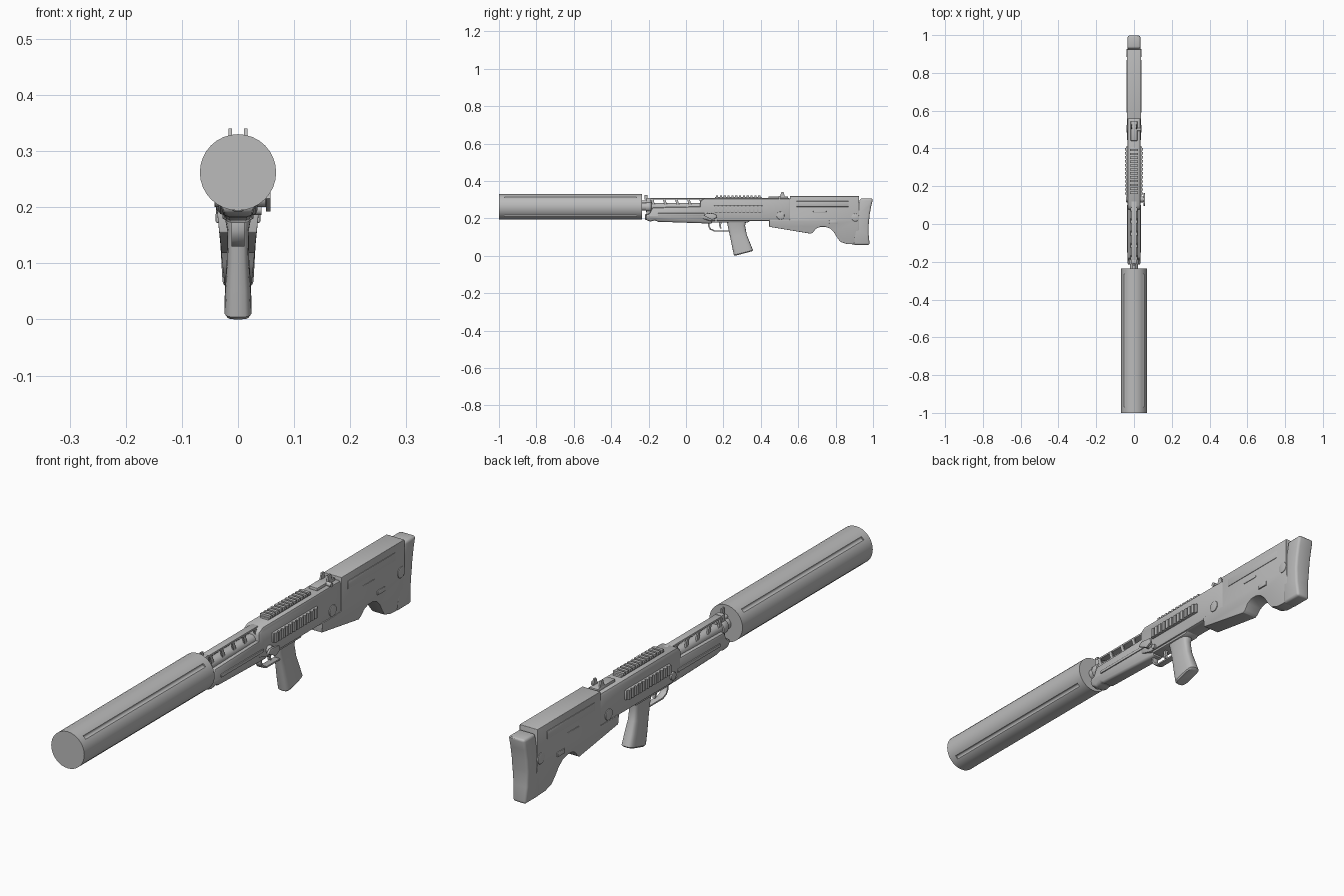
import bpy, bmesh, math
from mathutils import Vector, Matrix

grey = bpy.data.materials.new("plain grey")
grey.diffuse_color = (0.5, 0.5, 0.5, 1)


def finish(name, bm, bevel=0, seg=2, cutter=None):
    """Mesh -> object, bevelled, smooth by angle."""
    bmesh.ops.recalc_face_normals(bm, faces=bm.faces)
    me = bpy.data.meshes.new(name)
    bm.to_mesh(me)
    bm.free()
    me.materials.append(grey)
    ob = bpy.data.objects.new(name, me)
    bpy.context.collection.objects.link(ob)
    bpy.ops.object.select_all(action='DESELECT')
    ob.select_set(True)
    bpy.context.view_layer.objects.active = ob
    if cutter:
        m = ob.modifiers.new("cut", 'BOOLEAN')
        m.object, m.solver = cutter, 'EXACT'
        bpy.ops.object.modifier_apply(modifier="cut")
        bpy.data.objects.remove(cutter)
    if bevel:
        m = ob.modifiers.new("bevel", 'BEVEL')
        m.width, m.segments = bevel, seg
        m.limit_method, m.angle_limit = 'ANGLE', math.radians(40)
        bpy.ops.object.modifier_apply(modifier="bevel")
    bpy.ops.object.shade_smooth_by_angle(angle=math.radians(35))
    return ob


def profile(name, pts, w, bevel=0, x=0, taper=None, seg=2):
    """Extrude a (y, z) outline to half width w; taper = (z_start, z_end, factor)."""
    bm = bmesh.new()
    f = bm.faces.new([bm.verts.new((x - w, y, z)) for y, z in pts])
    r = bmesh.ops.extrude_face_region(bm, geom=[f])
    bmesh.ops.translate(bm, vec=(2 * w, 0, 0),
                        verts=[v for v in r['geom'] if isinstance(v, bmesh.types.BMVert)])
    if taper:
        z0, z1, k = taper
        bmesh.ops.bisect_plane(bm, geom=bm.verts[:] + bm.edges[:] + bm.faces[:],
                               plane_co=(0, 0, z0), plane_no=(0, 0, 1))
        for v in bm.verts:
            t = max(0, (v.co.z - z0) / (z1 - z0))
            v.co.x *= 1 + (k - 1) * t
    return finish(name, bm, bevel, seg)


def box(name, x, y, z, bevel=0):
    return profile(name, [(y[0], z[0]), (y[1], z[0]), (y[1], z[1]), (y[0], z[1])],
                   (x[1] - x[0]) / 2, bevel, (x[0] + x[1]) / 2)


def add_rod(bm, a, b, r, n=24):
    a, b = Vector(a), Vector(b)
    m = Matrix.Translation((a + b) / 2) @ (b - a).to_track_quat('Z', 'Y').to_matrix().to_4x4()
    bmesh.ops.create_cone(bm, cap_ends=True, segments=n, radius1=r, radius2=r,
                          depth=(b - a).length, matrix=m)


def rod(name, a, b, r, n=24, bevel=0, cutter=None):
    bm = bmesh.new()
    add_rod(bm, a, b, r, n)
    return finish(name, bm, bevel, 2, cutter)


# Large front tube with four long flutes
AX = 0.262
bm = bmesh.new()
for i in range(4):
    a = math.radians(45 + 90 * i)
    px, pz = 0.07 * math.cos(a), AX + 0.07 * math.sin(a)
    add_rod(bm, (px, -0.97, pz), (px, -0.265, pz), 0.008, 12)
flutes = finish("flute_cutter", bm)
flutes.hide_render = True
rod("front_tube", (0, -1, AX), (0, -0.235, AX), 0.068, 32, cutter=flutes)

# Barrel, collar and gas rod
rod("barrel", (0, -0.24, AX), (0, 0.12, AX), 0.021)
rod("barrel_collar", (0, -0.215, AX), (0, -0.185, AX), 0.027, 24, 0.003)
rod("gas_rod", (0, -0.24, 0.287), (0, -0.17, 0.287), 0.008, 12)
rod("lower_rod", (0, -0.218, 0.207), (0, -0.16, 0.207), 0.016, 16, 0.003)
box("front_block", (-0.014, 0.014), (-0.212, -0.19), (0.2, 0.31), 0.003)
box("front_sight", (-0.003, 0.003), (-0.222, -0.207), (0.3, 0.326))

# Handguard
profile("handguard", [(-0.215, 0.192), (-0.19, 0.183), (-0.165, 0.19), (-0.15, 0.182),
                      (0.14, 0.172), (0.14, 0.265), (-0.18, 0.258), (-0.195, 0.225), (-0.215, 0.22)],
        0.034, 0.009, taper=(0.212, 0.172, 0.62))
for s in (-1, 1):
    box("handguard_rib", (s * 0.035 - 0.003, s * 0.035 + 0.003), (-0.15, 0.1), (0.216, 0.228), 0.002)

# Vented upper strap with struts
box("upper_strap", (-0.014, 0.014), (-0.205, 0.12), (0.3, 0.308), 0.002)
for i in range(5):
    y = -0.19 + i * 0.065
    for s in (-1, 1):
        profile("strap_strut", [(y, 0.303), (y + 0.014, 0.303), (y + 0.03, 0.255), (y + 0.016, 0.255)],
                0.003, x=s * 0.015)

# Receiver
profile("receiver", [(0.075, 0.2), (0.13, 0.185), (0.45, 0.185), (0.56, 0.18), (0.56, 0.308),
                     (0.1, 0.308), (0.075, 0.295)], 0.035, 0.011)
profile("trigger_housing", [(0.13, 0.2), (0.14, 0.178), (0.33, 0.178), (0.36, 0.2)], 0.028, 0.004)

# Top and side rails with teeth
box("top_rail", (-0.017, 0.017), (0.155, 0.405), (0.3, 0.314), 0.002)
for i in range(12):
    y = 0.16 + i * 0.0205
    box("top_rail_tooth", (-0.021, 0.021), (y, y + 0.012), (0.312, 0.322))
for s in (-1, 1):
    box("side_rail", (s * 0.037 - 0.005, s * 0.037 + 0.005), (0.15, 0.41), (0.232, 0.268), 0.002)
    for i in range(12):
        y = 0.155 + i * 0.0212
        box("side_rail_tooth", (s * 0.044 - 0.004, s * 0.044 + 0.004), (y, y + 0.013), (0.232, 0.268))

# Rear sight
box("rear_sight_base", (-0.018, 0.018), (0.44, 0.545), (0.3, 0.318), 0.003)
for s in (-1, 1):
    profile("rear_sight_post", [(0.5, 0.31), (0.53, 0.31), (0.522, 0.34), (0.51, 0.34)],
            0.003, x=s * 0.014)
rod("sight_knob", (0.015, 0.5, 0.312), (0.036, 0.5, 0.312), 0.008, 12)

# Lever and knobs near the trigger
rod("lever_pivot", (-0.042, 0.13, 0.215), (0.05, 0.13, 0.215), 0.015, 16, 0.002)
profile("lever", [(0.095, 0.215), (0.11, 0.228), (0.16, 0.224), (0.165, 0.205), (0.14, 0.192)],
        0.004, 0.001, x=0.054)
rod("safety_knob", (0.02, 0.16, 0.195), (0.042, 0.16, 0.195), 0.009, 12)

# Trigger and guard
profile("trigger", [(0.178, 0.185), (0.192, 0.185), (0.186, 0.16), (0.19, 0.145), (0.182, 0.145), (0.177, 0.162)],
        0.005)
outer = [(0.118, 0.185), (0.118, 0.158), (0.128, 0.14), (0.15, 0.13), (0.23, 0.13)]
inner = [(0.23, 0.136), (0.153, 0.136), (0.134, 0.145), (0.125, 0.16), (0.125, 0.185)]
profile("trigger_guard", outer + inner, 0.012, 0.001)

# Grip, narrow neck flaring to the base
bm = bmesh.new()
rings = []
for y0, y1, z0, z1, w in [(0.215, 0.325, 0.2, 0.2, 0.027), (0.224, 0.316, 0.155, 0.16, 0.019),
                          (0.236, 0.325, 0.1, 0.113, 0.02), (0.246, 0.342, 0.05, 0.07, 0.023),
                          (0.256, 0.358, 0.004, 0.03, 0.0245), (0.262, 0.352, 0.0, 0.024, 0.021)]:
    ring = []
    for k in range(20):
        c, s = math.cos(k * math.pi / 10), math.sin(k * math.pi / 10)
        c, s = math.copysign(abs(c) ** 0.55, c), math.copysign(abs(s) ** 0.55, s)
        t = (c + 1) / 2
        ring.append(bm.verts.new((w * s, y0 + (y1 - y0) * t, z0 + (z1 - z0) * t)))
    rings.append(ring)
for a, b in zip(rings, rings[1:]):
    for k in range(20):
        bm.faces.new((a[k], a[(k + 1) % 20], b[(k + 1) % 20], b[k]))
bm.faces.new(rings[0])
bm.faces.new(rings[-1])
finish("grip", bm)

# Stock with thumb notch
profile("stock", [(0.555, 0.319), (0.925, 0.319), (0.925, 0.06), (0.86, 0.063), (0.825, 0.075), (0.806, 0.1),
                  (0.79, 0.127), (0.77, 0.146), (0.745, 0.155), (0.718, 0.155), (0.695, 0.145),
                  (0.68, 0.126), (0.668, 0.118), (0.445, 0.155), (0.445, 0.192), (0.555, 0.192)],
        0.037, 0.011, taper=(0.19, 0.06, 0.65), seg=3)
# Butt pad with hollow back
profile("butt_pad", [(0.93, 0.306), (1.0, 0.306), (0.99, 0.265), (0.982, 0.22), (0.977, 0.17), (0.976, 0.12),
                     (0.982, 0.058), (0.895, 0.058), (0.9, 0.14), (0.915, 0.23)],
        0.034, 0.01, taper=(0.18, 0.06, 0.8), seg=3)

# Side details on the stock
for s in (-1, 1):
    rod("side_disc", (s * 0.03, 0.505, 0.215), (s * 0.0385, 0.505, 0.215), 0.021, 24, 0.002)
    rod("side_disc_rear", (s * 0.03, 0.905, 0.205), (s * 0.0395, 0.905, 0.205), 0.021, 24, 0.002)
    box("stock_panel", (s * 0.036 - 0.003, s * 0.036 + 0.003), (0.59, 0.87), (0.262, 0.292), 0.002)
    box("stock_slot", (s * 0.036 - 0.003, s * 0.036 + 0.003), (0.68, 0.75), (0.232, 0.24), 0.002)
    box("sling_loop", (s * 0.036 - 0.004, s * 0.036 + 0.004), (0.765, 0.81), (0.172, 0.19), 0.003)
